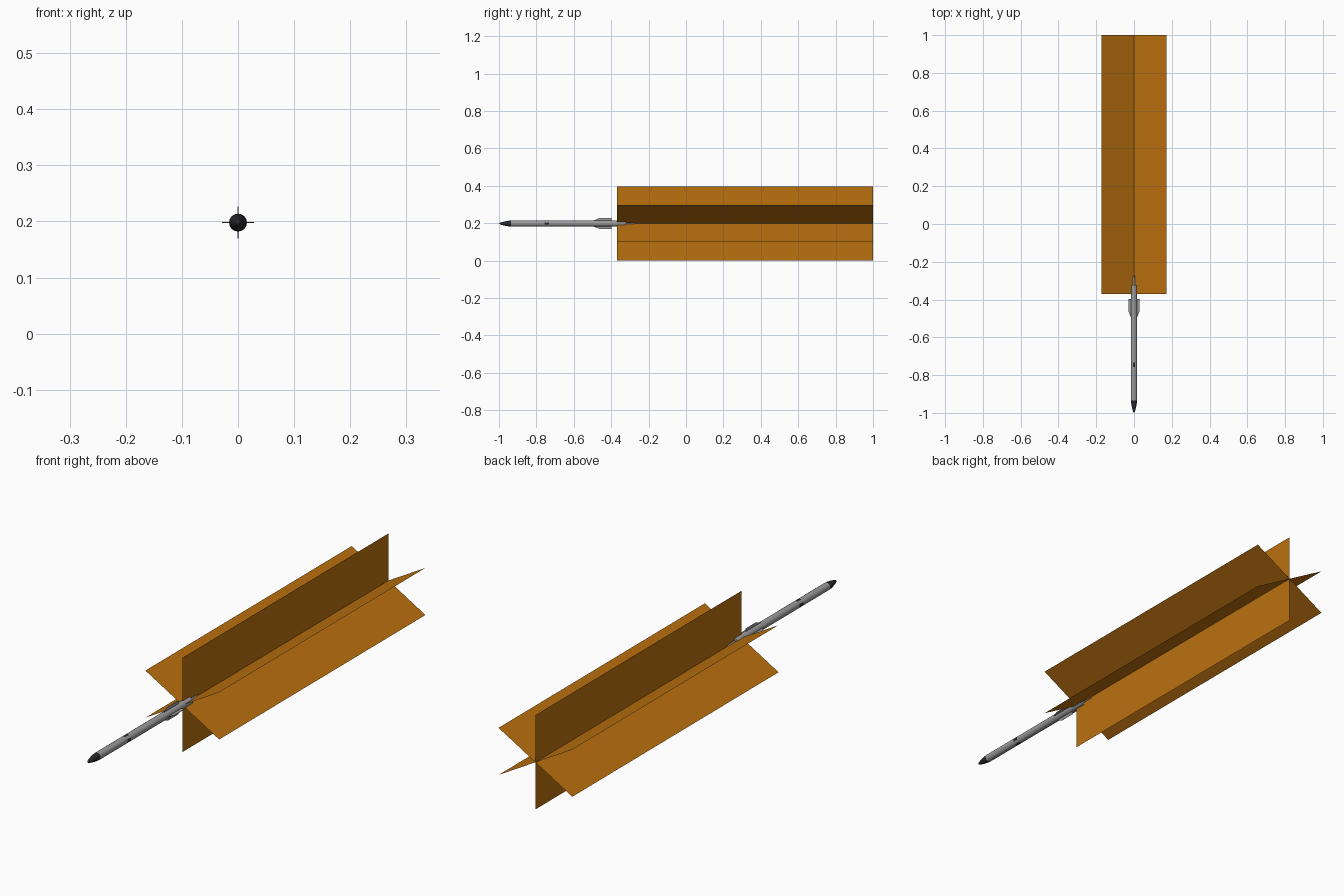
import bpy, bmesh, math

if "Cube" in bpy.data.objects:
    bpy.data.objects.remove(bpy.data.objects["Cube"])

Z0 = 0.198      # height of the rocket axis
R = 0.016       # body radius
SIDES = 16


def material(name, rgb):
    m = bpy.data.materials.new(name)
    m.diffuse_color = (*rgb, 1)
    m.use_nodes = True
    m.node_tree.nodes["Principled BSDF"].inputs["Base Color"].default_value = m.diffuse_color
    return m


GREY = material("metal grey", (0.33, 0.33, 0.33))
DARK = material("dark charcoal", (0.022, 0.022, 0.025))
FLAME = material("flame orange", (0.50, 0.165, 0.005))


def finish(name, bm, mats, smooth=False):
    me = bpy.data.meshes.new(name)
    bmesh.ops.recalc_face_normals(bm, faces=bm.faces)
    bm.to_mesh(me)
    bm.free()
    for m in mats:
        me.materials.append(m)
    ob = bpy.data.objects.new(name, me)
    ob.location.z = Z0
    bpy.context.collection.objects.link(ob)
    if smooth:
        bpy.ops.object.select_all(action='DESELECT')
        ob.select_set(True)
        bpy.context.view_layer.objects.active = ob
        bpy.ops.object.shade_smooth_by_angle(angle=math.radians(35))
    return ob


def lathe(name, profile, mats):
    """Revolve (y, radius) points about the rocket axis."""
    bm = bmesh.new()
    rings = []
    for y, r in profile:
        n = 1 if r == 0 else SIDES
        rings.append([bm.verts.new((r * math.cos(math.tau * i / SIDES), y,
                                    r * math.sin(math.tau * i / SIDES))) for i in range(n)])
    for a, b in zip(rings, rings[1:]):
        for i in range(SIDES):
            j = (i + 1) % SIDES
            quad = [a[i % len(a)], a[j % len(a)], b[j % len(b)], b[i % len(b)]]
            bm.faces.new(list(dict.fromkeys(quad)))
    # dark sensor patches on the four sides of the band
    for f in bm.faces:
        c = f.calc_center_median()
        if len(mats) > 1 and -0.756 < c.y < -0.733:
            if max(abs(c.x), abs(c.z)) > 0.9 * math.hypot(c.x, c.z):
                f.material_index = 1
    return finish(name, bm, mats, True)


# nose, body and tail nozzle
lathe("nose_cone", [(-1, 0), (-0.995, 0.004), (-0.985, 0.0075), (-0.967, 0.012),
                    (-0.95, 0.0148), (-0.935, R)], [DARK])
lathe("body_tube", [(-0.935, R), (-0.757, R), (-0.732, R), (-0.322, R), (-0.322, 0.006)],
      [GREY, DARK])
lathe("tail_nozzle", [(-0.322, 0.006), (-0.272, 0.005), (-0.272, 0)], [GREY])

# four tail fins
fin = [(-0.50, 0.014), (-0.465, 0.0285), (-0.397, 0.0285), (-0.397, 0.014)]
for k, side in enumerate(("right", "top", "left", "bottom")):
    bm = bmesh.new()
    f = bm.faces.new([bm.verts.new((r, y, -0.0008)) for y, r in fin])
    ext = bmesh.ops.extrude_face_region(bm, geom=[f])["geom"]
    bmesh.ops.translate(bm, vec=(0, 0, 0.0016),
                        verts=[v for v in ext if isinstance(v, bmesh.types.BMVert)])
    finish("tail_fin_" + side, bm, [GREY]).rotation_euler.y = -k * math.pi / 2

# three crossing exhaust flame sheets
for k, angle in enumerate((30, 90, 150)):
    bm = bmesh.new()
    bm.faces.new([bm.verts.new(p) for p in ((-Z0, -0.37, 0), (Z0, -0.37, 0),
                                            (Z0, 1, 0), (-Z0, 1, 0))])
    finish("flame_sheet_%d" % (k + 1), bm, [FLAME]).rotation_euler.y = -math.radians(angle)
